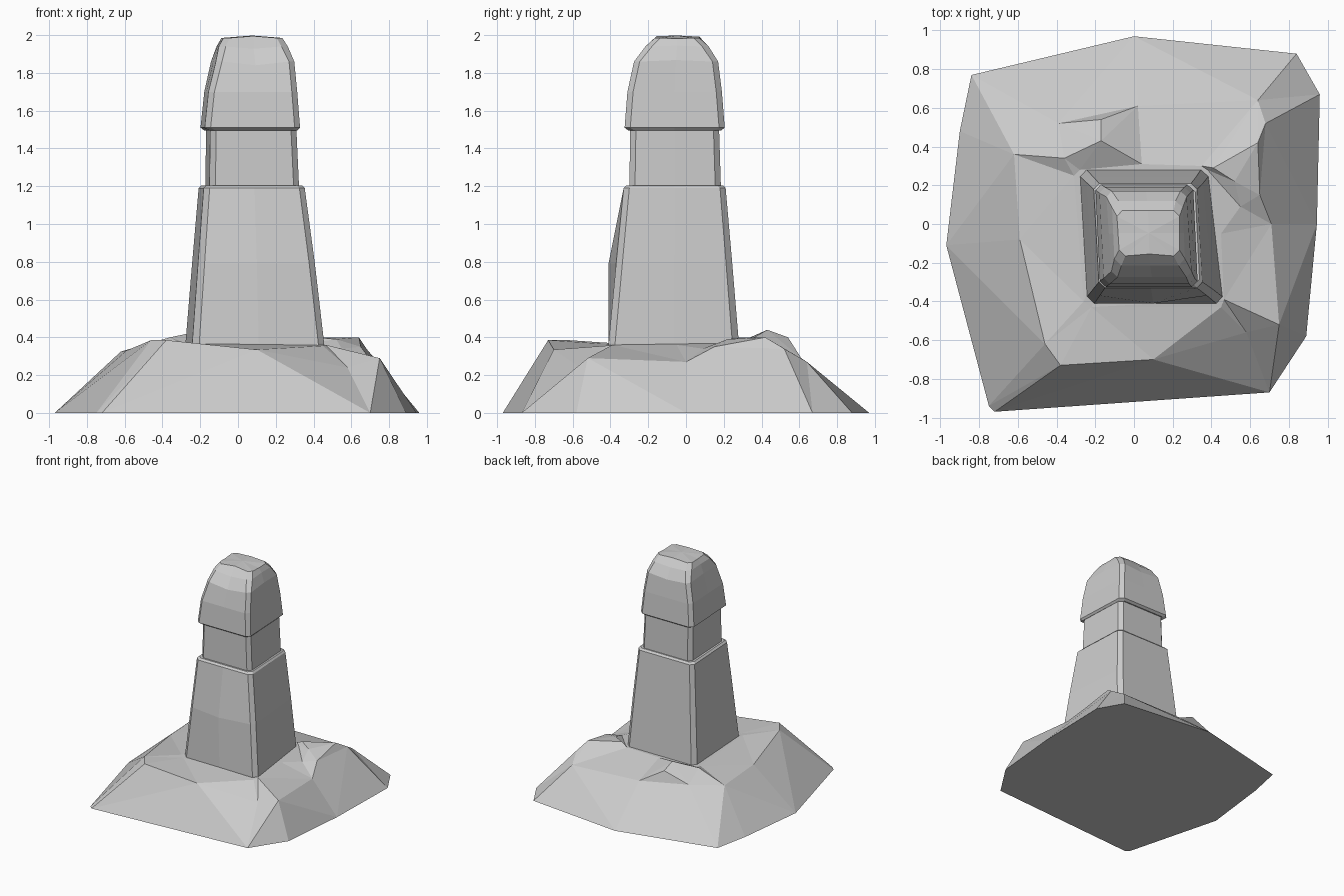
import bpy
import bmesh
from mathutils import Vector
from mathutils.geometry import delaunay_2d_cdt

if "Cube" in bpy.data.objects:
    bpy.data.objects.remove(bpy.data.objects["Cube"])


def make_object(name, verts, faces):
    mesh = bpy.data.meshes.new(name)
    mesh.from_pydata(verts, [], faces)
    bm = bmesh.new()
    bm.from_mesh(mesh)
    bmesh.ops.recalc_face_normals(bm, faces=bm.faces[:])
    bm.to_mesh(mesh)
    bm.free()
    obj = bpy.data.objects.new(name, mesh)
    bpy.context.collection.objects.link(obj)
    return obj


def ring(z, fl, fr, bl, br, y0, y1, cut, bulge=0.0, dip=0.0):
    """Four-cornered section with cut corners and a loose point mid-side."""
    corners = [Vector(p) for p in ((fl, y0, z), (fr, y0, z), (br, y1, z), (bl, y1, z))]
    pts = []
    for i, c in enumerate(corners):
        prev, nxt = corners[i - 1], corners[(i + 1) % 4]
        pts.append(c + (prev - c).normalized() * cut)
        pts.append(c + (nxt - c).normalized() * cut)
        mid = (c + nxt) / 2
        if i == 0:
            mid.y -= bulge
        mid.z -= dip * (1, -0.4, 0.7, -0.3)[i]
        pts.append(mid)
    return pts


def loft(name, levels):
    rings = [ring(*lv) for lv in levels]
    n = len(rings[0])
    verts = [p for r in rings for p in r]
    faces = [(k * n + i, k * n + (i + 1) % n, (k + 1) * n + (i + 1) % n, (k + 1) * n + i)
             for k in range(len(rings) - 1) for i in range(n)]
    faces.append(tuple(range(n))[::-1])
    # crown fan
    top = sum(rings[-1], Vector()) / n + Vector((0, 0, 0.012 if name == "capstone" else 0))
    verts.append(top)
    base = (len(rings) - 1) * n
    faces += [(base + i, base + (i + 1) % n, len(verts) - 1) for i in range(n)]
    return make_object(name, verts, faces)


# rocky mound: ground outline, broken shoulder, then the footing of the pillar
outline = [(-.75, -.94), (-.72, -.97), (.70, -.87), (.89, -.58), (.945, 0), (.96, .67),
           (.84, .88), (0, .97), (-.84, .77), (-.90, .48), (-.97, -.11)]
shoulder = [(-.38, -.73, .385), (.10, -.70, .335), (.58, -.56, .24), (.75, -.52, .29),
            (.71, 0, .27), (.65, .15, .35), (.68, .52, .34), (.64, .64, .27),
            (.02, .61, .29), (-.39, .52, .33), (-.62, .36, .325), (-.59, -.08, .33),
            (-.46, -.62, .385)]
footing = [(-.26, -.40, .37), (-.22, -.43, .365), (.45, -.43, .355), (.465, -.39, .36),
           (.38, .28, .37), (.35, .30, .37), (.04, .31, .37), (-.28, .28, .37), (-.31, .25, .37)]
bumps = [(-.36, .34, .40), (-.17, .43, .44), (-.17, .54, .40),
         (.41, .29, .40), (.52, .22, .39), (.55, .09, .34), (.45, -.05, .36), (.64, .42, .40)]

points = [Vector((x, y, 0)) for x, y in outline]
edges = []
for group in (outline, shoulder, footing):
    start = sum(len(g) for g in (outline, shoulder, footing)[:(outline, shoulder, footing).index(group)])
    edges += [(start + i, start + (i + 1) % len(group)) for i in range(len(group))]
points += [Vector(p) for p in shoulder + footing + bumps]
flat, _, tris, origin, _, _ = delaunay_2d_cdt([p.to_2d() for p in points], edges,
                                              [list(range(len(outline)))], 1, 1e-5)
verts = [(v.x, v.y, points[o[0]].z if o else 0.36) for v, o in zip(flat, origin)]
where = {o[0]: i for i, o in enumerate(origin) if o}
faces = [tuple(t) for t in tris] + [tuple(where[i] for i in reversed(range(len(outline))))]
make_object("rock_mound", verts, faces)

# tapering pillar with a bulged front
loft("pillar", [
    (.30, -.245, .465, -.285, .385, -.41, .285, .035),
    (.37, -.24, .46, -.28, .38, -.41, .28, .035),
    (.79, -.21, .41, -.245, .355, -.37, .245, .033, .04),
    (1.19, -.18, .355, -.21, .325, -.33, .21, .03),
    (1.205, -.165, .34, -.195, .315, -.315, .195, .03)])

# narrower neck
loft("neck", [
    (1.19, -.15, .325, -.175, .30, -.30, .185, .03),
    (1.51, -.145, .31, -.17, .29, -.295, .175, .03)])

# weathered overhanging head
loft("capstone", [
    (1.495, -.15, .315, -.18, .29, -.305, .185, .03),
    (1.51, -.175, .33, -.20, .305, -.325, .205, .03),
    (1.70, -.155, .315, -.18, .29, -.31, .19, .03),
    (1.86, -.115, .30, -.145, .27, -.275, .17, .03, 0, .02),
    (1.94, -.10, .265, -.115, .25, -.215, .12, .035, 0, .012),
    (1.985, -.075, .235, -.09, .235, -.165, .07, .03, -.01, -.01)])
